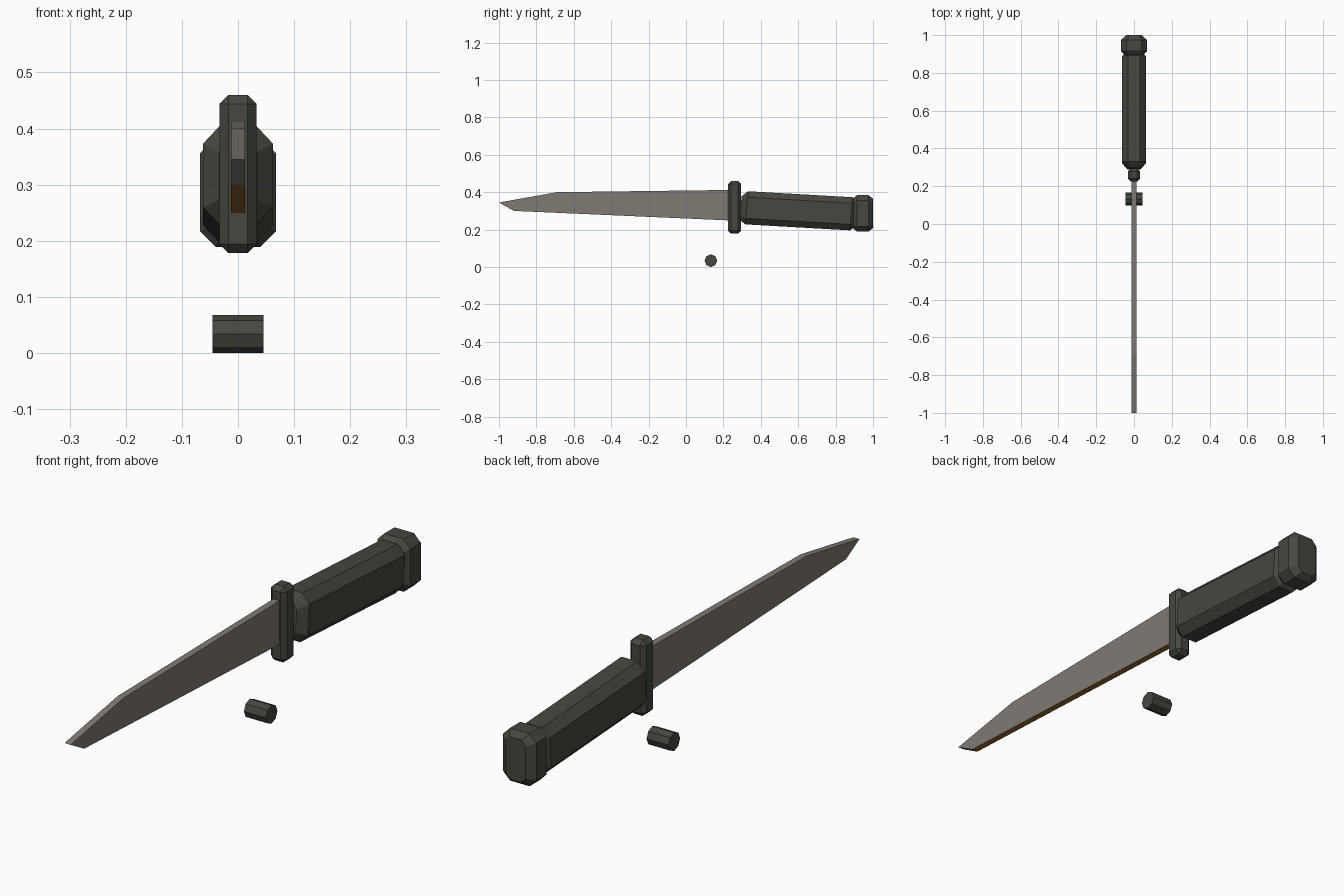
import bpy, bmesh, math
from mathutils import Matrix

if "Cube" in bpy.data.objects:
    bpy.data.objects.remove(bpy.data.objects["Cube"])


def material(name, rgb):
    m = bpy.data.materials.new(name)
    m.diffuse_color = (*rgb, 1)
    m.use_nodes = True
    m.node_tree.nodes["Principled BSDF"].inputs["Base Color"].default_value = m.diffuse_color
    return m


dark = material("dark olive grey", (0.061, 0.063, 0.050))
steel = material("steel grey", (0.216, 0.195, 0.171))
bronze = material("bronze edge", (0.30, 0.145, 0.030))


def finish(name, bm, *mats):
    bmesh.ops.recalc_face_normals(bm, faces=bm.faces)
    me = bpy.data.meshes.new(name)
    for m in mats:
        me.materials.append(m)
    bm.to_mesh(me)
    bm.free()
    ob = bpy.data.objects.new(name, me)
    bpy.context.collection.objects.link(ob)
    return ob


def loft(name, rings, lean=0.0):
    """Octagonal sections along y: (y, z low, z high, half width, chamfer x, chamfer z)."""
    bm = bmesh.new()
    loops = []
    for y, lo, hi, w, cx, cz in rings:
        mid = (lo + hi) / 2
        pts = [(w - cx, lo), (w, lo + cz), (w, hi - cz), (w - cx, hi),
               (cx - w, hi), (-w, hi - cz), (-w, lo + cz), (cx - w, lo)]
        loops.append([bm.verts.new((x, y + lean * (z - mid), z)) for x, z in pts])
    for a, b in zip(loops, loops[1:]):
        for i in range(8):
            j = (i + 1) % 8
            bm.faces.new((a[i], a[j], b[j], b[i]))
    bm.faces.new(loops[0])
    bm.faces.new(loops[-1])
    return finish(name, bm, dark)


# blade: extruded side profile with a bronze cutting edge underneath
profile = [(-1.0, 0.345), (-0.92, 0.30), (0.235, 0.249), (0.235, 0.412), (-0.69, 0.40)]
bm = bmesh.new()
face = bm.faces.new([bm.verts.new((-0.0125, y, z)) for y, z in profile])
ext = bmesh.ops.extrude_face_region(bm, geom=[face])
bmesh.ops.translate(bm, vec=(0.025, 0, 0),
                    verts=[v for v in ext["geom"] if isinstance(v, bmesh.types.BMVert)])
bmesh.ops.recalc_face_normals(bm, faces=bm.faces)
for f in bm.faces:
    f.material_index = 1 if f.normal.z < -0.95 else 0
finish("blade", bm, steel, bronze)

# guard: bevelled upright block
bm = bmesh.new()
bmesh.ops.create_cube(bm, size=1, matrix=Matrix.Translation((0, 0.26, 0.319))
                      @ Matrix.Diagonal((0.066, 0.070, 0.282, 1)))
bmesh.ops.bevel(bm, geom=bm.edges[:], offset=0.016, segments=1, affect='EDGES')
finish("guard", bm, dark)

# grip: long tapered-end octagonal handle, drooping slightly to the back
loft("grip", [
    (0.292, 0.252, 0.378, 0.034, 0.018, 0.020),
    (0.325, 0.228, 0.405, 0.0625, 0.030, 0.032),
    (0.884, 0.196, 0.373, 0.0625, 0.030, 0.032),
    (0.902, 0.212, 0.357, 0.046, 0.020, 0.022),
], lean=0.08)

# pommel: wider end cap
loft("pommel", [
    (0.890, 0.208, 0.364, 0.045, 0.020, 0.022),
    (0.915, 0.189, 0.384, 0.068, 0.028, 0.028),
    (0.975, 0.189, 0.384, 0.068, 0.028, 0.028),
    (1.000, 0.208, 0.366, 0.042, 0.018, 0.020),
])

# loose peg lying below the blade
bm = bmesh.new()
bmesh.ops.create_cone(bm, cap_ends=True, segments=8, radius1=0.034, radius2=0.034, depth=0.09,
                      matrix=Matrix.Translation((0, 0.133, 0.034))
                      @ Matrix.Rotation(math.pi / 2, 4, 'Y'))
finish("peg", bm, dark)
